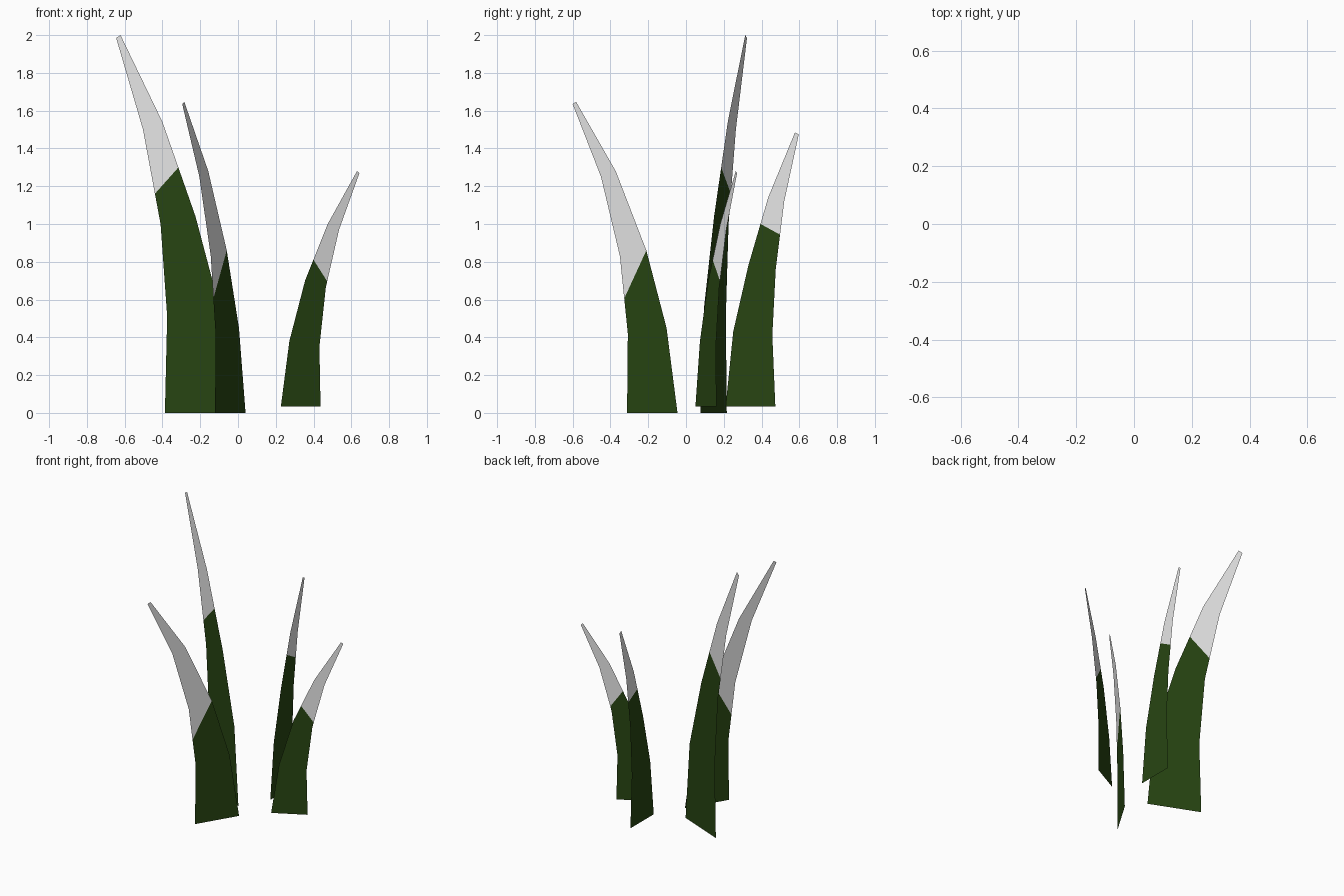
import bpy, bmesh
from mathutils import Vector

if "Cube" in bpy.data.objects:
    bpy.data.objects.remove(bpy.data.objects["Cube"])


def material(name, rgb):
    m = bpy.data.materials.new(name)
    m.diffuse_color = (*rgb, 1)
    m.use_nodes = True
    m.node_tree.nodes["Principled BSDF"].inputs["Base Color"].default_value = m.diffuse_color
    return m


green = material("leaf green", (0.021, 0.060, 0.006))
white = material("pale tip", (0.80, 0.80, 0.80))


def blade(name, place, outer, inner, cut):
    """Flat leaf: outer and inner edges as (s, z); place(s) gives its x, y."""
    def point(p):
        return Vector((*place(p[0]), p[1]))

    bm = bmesh.new()
    left = [bm.verts.new(point(p)) for p in outer]
    right = [bm.verts.new(point(p)) for p in inner]
    for i in range(len(left) - 1):
        bm.faces.new((left[i], right[i], right[i + 1], left[i + 1]))
    bm.normal_update()

    # slanted colour border between the green base and the pale tip
    a, b = point(cut[0]), point(cut[1])
    n = (b - a).cross(bm.faces[:][0].normal).normalized()
    if n.z < 0:
        n = -n
    bmesh.ops.bisect_plane(bm, geom=bm.verts[:] + bm.edges[:] + bm.faces[:],
                           plane_co=a, plane_no=n)
    for f in bm.faces:
        f.material_index = int((f.calc_center_median() - a).dot(n) > 0)

    mesh = bpy.data.meshes.new(name)
    bm.to_mesh(mesh)
    bm.free()
    mesh.materials.append(green)
    mesh.materials.append(white)
    bpy.context.collection.objects.link(bpy.data.objects.new(name, mesh))


# tallest leaf, leaning left
blade("tall_leaf", lambda s: (s, 0.215 - 0.415 * (s + 0.385)),
      [(-.387, 0), (-.375, .51), (-.41, 1.0), (-.503, 1.50), (-.645, 1.985)],
      [(-.05, 0), (-.095, .55), (-.225, 1.04), (-.40, 1.54), (-.622, 2.0)],
      [(-.44, 1.16), (-.315, 1.30)])

# leaf leaning to the front
blade("front_leaf", lambda s: (-0.12 + 0.604 * (s + 0.31), s),
      [(-.312, 0), (-.308, .42), (-.35, .83), (-.45, 1.25), (-.60, 1.635)],
      [(-.045, 0), (-.103, .45), (-.21, .86), (-.372, 1.28), (-.582, 1.647)],
      [(-.325, .61), (-.21, .86)])

# short leaf leaning right
blade("right_leaf", lambda s: (s, 0.05 + 0.53 * (s - 0.227)),
      [(.437, .035), (.431, .35), (.465, .665), (.535, .97), (.643, 1.27)],
      [(.227, .035), (.272, .38), (.355, .70), (.475, 1.0), (.63, 1.28)],
      [(.40, .81), (.47, .70)])

# leaf leaning straight back
blade("back_leaf", lambda s: (0.108, s),
      [(.473, .035), (.457, .41), (.475, .76), (.52, 1.12), (.597, 1.475)],
      [(.21, .035), (.25, .43), (.33, .78), (.435, 1.14), (.577, 1.485)],
      [(.395, 1.0), (.495, .945)])
